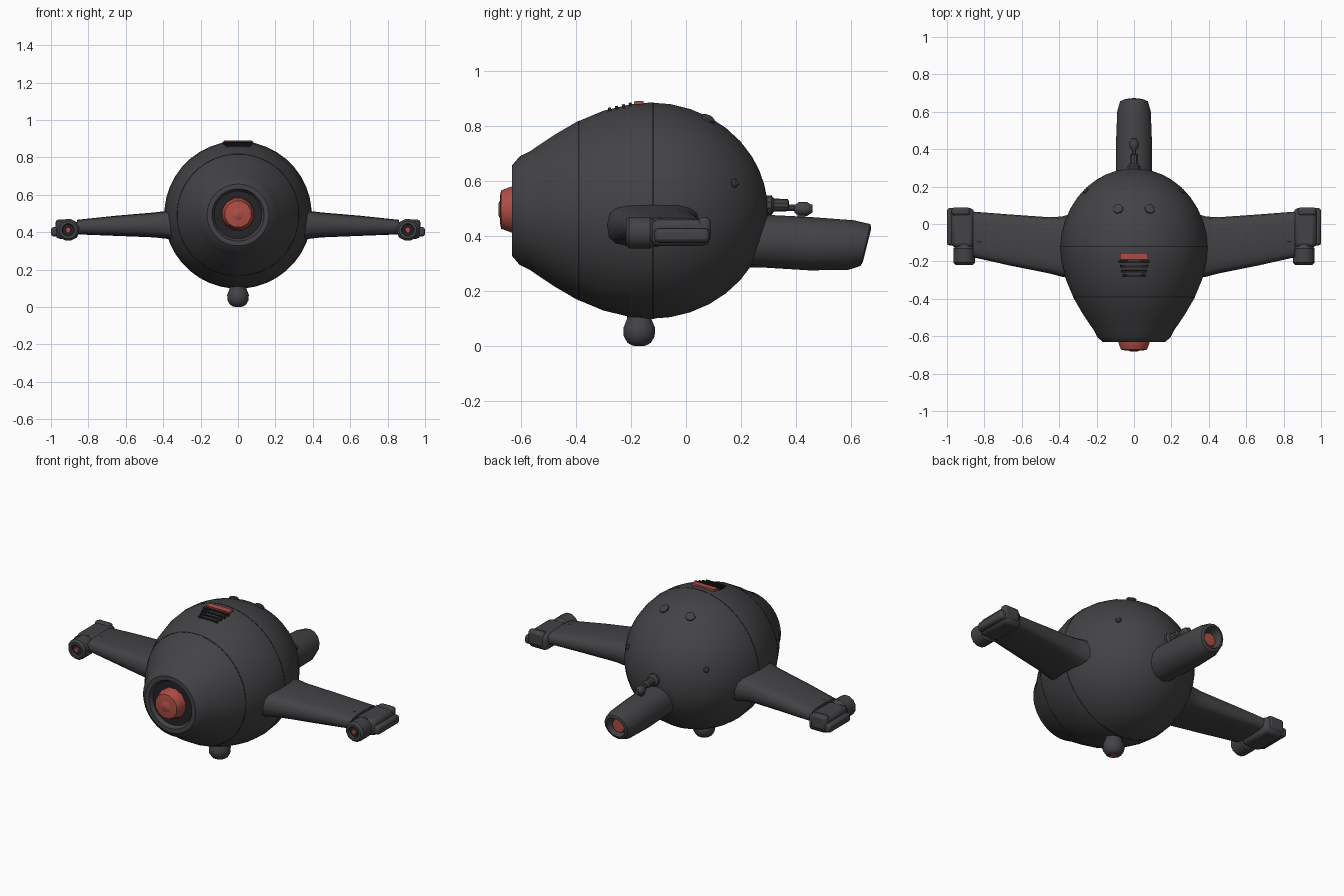
import bpy, math
from mathutils import Vector, Matrix

if "Cube" in bpy.data.objects:
    bpy.data.objects.remove(bpy.data.objects["Cube"])


def material(name, rgb):
    m = bpy.data.materials.new(name)
    m.diffuse_color = (*rgb, 1)
    m.use_nodes = True
    m.node_tree.nodes["Principled BSDF"].inputs["Base Color"].default_value = m.diffuse_color
    return m


GREY = material("charcoal metal", (0.056, 0.056, 0.061))
DARK = material("dark gaps", (0.018, 0.018, 0.02))
RED = material("red glow", (0.42, 0.075, 0.06))


def make(name, verts, faces, mat, angle=35):
    me = bpy.data.meshes.new(name)
    me.from_pydata(verts, [], faces)
    me.materials.append(mat)
    ob = bpy.data.objects.new(name, me)
    bpy.context.collection.objects.link(ob)
    bpy.ops.object.select_all(action='DESELECT')
    ob.select_set(True)
    bpy.context.view_layer.objects.active = ob
    bpy.ops.object.mode_set(mode='EDIT')
    bpy.ops.mesh.select_all(action='SELECT')
    bpy.ops.mesh.normals_make_consistent(inside=False)
    bpy.ops.object.mode_set(mode='OBJECT')
    bpy.ops.object.shade_smooth_by_angle(angle=math.radians(angle))
    return ob


def loft(name, rings, mat, angle=35):
    """Skin equal-length rings and cap both ends."""
    n = len(rings[0])
    verts = [v for r in rings for v in r]
    faces = [(i * n + j, i * n + (j + 1) % n, (i + 1) * n + (j + 1) % n, (i + 1) * n + j)
             for i in range(len(rings) - 1) for j in range(n)]
    faces += [tuple(range(n)), tuple(range(len(verts) - n, len(verts)))]
    return make(name, verts, faces, mat, angle)


def lathe(name, profile, centre, mat, n=24, axis=(0, 1, 0), angle=35):
    """Turn (distance, radius) pairs about an axis through centre."""
    rot = Vector((0, 0, 1)).rotation_difference(Vector(axis)).to_matrix()
    c = Vector(centre)
    rings = [[c + rot @ Vector((r * math.cos(t), r * math.sin(t), d))
              for t in [2 * math.pi * (k + 0.5) / n for k in range(n)]] for d, r in profile]
    return loft(name, rings, mat, angle)


def box(name, centre, size, mat, tilt=0, bevel=0.0):
    rot = Matrix.Rotation(tilt, 3, 'X')
    h = Vector(size) / 2
    rings = [[Vector(centre) + rot @ Vector((x * h.x, y * h.y, z * h.z))
              for x, y in ((-1, -1), (1, -1), (1, 1), (-1, 1))] for z in (-1, 1)]
    ob = loft(name, rings, mat)
    if bevel:
        b = ob.modifiers.new("bevel", 'BEVEL')
        b.width, b.segments = bevel, 2
    return ob


# Egg-shaped hull with a front lip and a recessed eye socket
CZ = 0.492
hull = [(-0.56, 0.09), (-0.60, 0.125), (-0.632, 0.14), (-0.632, 0.165), (-0.605, 0.197),
        (-0.565, 0.217), (-0.55, 0.228), (-0.48, 0.275), (-0.40, 0.322), (-0.30, 0.364), (-0.20, 0.388)]
hull += [(-0.13 + 0.427 * math.sin(a), 0.394 * math.cos(a))
         for a in [math.radians(d) for d in (0, 10, 20, 30, 40, 50, 60, 68, 76, 83, 88)]]
lathe("hull", hull, (0, 0, CZ), GREY, 40)


def hull_radius(y):
    for (a, ra), (b, rb) in zip(hull[4:], hull[5:]):
        if a <= y <= b:
            return ra + (rb - ra) * (y - a) / (b - a)
    return 0.0


# Thin panel seams lying on the hull
for k, y in enumerate((-0.39, -0.12)):
    lathe(f"hull_seam_{k}", [(y - 0.003, hull_radius(y - 0.003) - 0.01),
                             (y - 0.003, hull_radius(y - 0.003) + 0.001),
                             (y + 0.003, hull_radius(y + 0.003) + 0.001),
                             (y + 0.003, hull_radius(y + 0.003) - 0.01)], (0, 0, CZ), DARK, 40)

# Eye: dark collar, glowing lens and raised centre
lathe("eye_collar", [(-0.612, 0.105), (-0.612, 0.128), (-0.57, 0.12), (-0.57, 0.08)], (0, 0, CZ), DARK)
lathe("eye_lens", [(-0.676, 0.05), (-0.672, 0.072), (-0.63, 0.088), (-0.56, 0.09)], (0, 0, CZ + 0.004), RED, 12)
lathe("eye_centre", [(-0.682, 0.02), (-0.674, 0.036), (-0.66, 0.036)], (0, 0, CZ + 0.004), RED, 10)

# Roof vent: glowing slot and slats
box("roof_vent_glow", (0, -0.172, 0.884), (0.15, 0.034, 0.012), RED, 0.05)
for k in range(4):
    y = -0.202 - 0.025 * k
    box(f"roof_vent_slat_{k}", (0, y, CZ + hull_radius(y) - 0.001),
        (0.165 - 0.014 * k, 0.011, 0.012), DARK, 0.2)


# Wing cross-section: flattened rounded blade at one x station
def blade(x, y0, y1, z0, z1):
    ym, zm, hy, hz = (y0 + y1) / 2, (z0 + z1) / 2, (y1 - y0) / 2, (z1 - z0) / 2
    ring = []
    for k in range(16):
        c, s = math.cos(2 * math.pi * k / 16), math.sin(2 * math.pi * k / 16)
        ring.append(Vector((x, ym + hy * math.copysign(abs(c) ** 0.6, c),
                            zm + hz * math.copysign(abs(s) ** 0.6, s))))
    return ring


for s, side in ((1, "right"), (-1, "left")):
    # Wing with flared root
    loft(f"wing_{side}", [blade(s * x, *r) for x, *r in (
        (0.28, -0.30, 0.07, 0.345, 0.53), (0.385, -0.282, 0.04, 0.365, 0.513),
        (0.45, -0.265, 0.036, 0.372, 0.505), (0.65, -0.225, 0.05, 0.38, 0.488),
        (0.86, -0.178, 0.066, 0.388, 0.466))], GREY, 50)
    # Groove along the wing top
    z = lambda x: 0.507 - 0.092 * (x - 0.4)
    loft(f"wing_groove_{side}", [[Vector((s * x, -0.095 + dy, z(x) + dz)) for dy, dz in
         ((-0.004, -0.012), (0.004, -0.012), (0.004, 0.001), (-0.004, 0.001))] for x in (0.42, 0.84)], DARK)
    # Wingtip pod: rear block, outer rail and gun barrel
    box(f"tip_block_{side}", (s * 0.915, -0.02, 0.412), (0.12, 0.21, 0.096), GREY, 0, 0.022)
    box(f"tip_rail_{side}", (s * 0.972, -0.015, 0.402), (0.056, 0.20, 0.05), GREY, 0, 0.014)
    box(f"tip_clamp_{side}", (s * 0.925, 0.067, 0.425), (0.10, 0.045, 0.085), GREY, 0, 0.015)
    lathe(f"gun_barrel_{side}", [(-0.20, 0.026), (-0.218, 0.034), (-0.218, 0.048), (-0.207, 0.059),
          (-0.13, 0.059), (-0.115, 0.048), (-0.02, 0.045)], (s * 0.908, 0, 0.412), GREY, 12)
    lathe(f"gun_bore_{side}", [(-0.209, 0.031), (-0.20, 0.031)], (s * 0.908, 0, 0.412), DARK, 12)
    lathe(f"gun_glow_{side}", [(-0.216, 0.014), (-0.20, 0.019)], (s * 0.908, 0, 0.412), RED, 8)
    # Small hull studs
    for k, (x, y, r) in enumerate(((0.085, 0.08, 0.027), (0.255, 0.175, 0.016))):
        h = math.sqrt(max(hull_radius(y) ** 2 - x * x, 0))
        normal = Vector((x / 0.155, (y + 0.13) / 0.182, h / 0.155)).normalized()
        lathe(f"hull_stud_{k}_{side}", [(-0.015, r), (0.006, r), (0.012, r * 0.6)],
              (s * x, y, CZ + h), GREY, 10, (s * normal.x, normal.y, normal.z))


# Tail boom with slanted, hollow end
def tail_ring(y, rx, rz, zc, slant=0.0):
    return [Vector((rx * math.cos(t), y + slant * math.sin(t), zc + rz * math.sin(t)))
            for t in [2 * math.pi * (k + 0.5) / 14 for k in range(14)]]


loft("tail_boom", [tail_ring(*r) for r in (
    (0.12, 0.105, 0.10, 0.385), (0.27, 0.099, 0.096, 0.382), (0.45, 0.098, 0.097, 0.372),
    (0.60, 0.092, 0.09, 0.367, 0.01), (0.652, 0.076, 0.076, 0.367, 0.018),
    (0.658, 0.06, 0.06, 0.367, 0.015), (0.615, 0.045, 0.045, 0.367))], GREY)
loft("tail_glow", [tail_ring(0.61, 0.044, 0.044, 0.367), tail_ring(0.632, 0.038, 0.038, 0.367)], RED)

# Jointed antenna above the tail
lathe("antenna_base", [(0.25, 0.032), (0.31, 0.036), (0.32, 0.024), (0.37, 0.022), (0.375, 0.012)],
      (0, 0, 0.512), GREY, 10)
lathe("antenna_arm", [(0.35, 0.013), (0.46, 0.013)], (0, 0, 0.503), GREY, 8)
lathe("antenna_tip", [(0.395, 0.014), (0.41, 0.025), (0.44, 0.025), (0.46, 0.012)], (0, 0, 0.498), GREY, 10)
box("antenna_post", (0, 0.42, 0.475), (0.024, 0.03, 0.05), GREY)

# Belly sensor ball on a short neck, with a glowing spot below
lathe("belly_sensor", [(0.003, 0.028), (0.012, 0.044), (0.035, 0.058), (0.065, 0.060),
                       (0.088, 0.05), (0.10, 0.046), (0.14, 0.046)], (0, -0.17, 0), GREY, 12, (0, 0, 1))
lathe("belly_glow", [(0.0, 0.018), (0.006, 0.022)], (0, -0.17, 0), RED, 10, (0, 0, 1))
